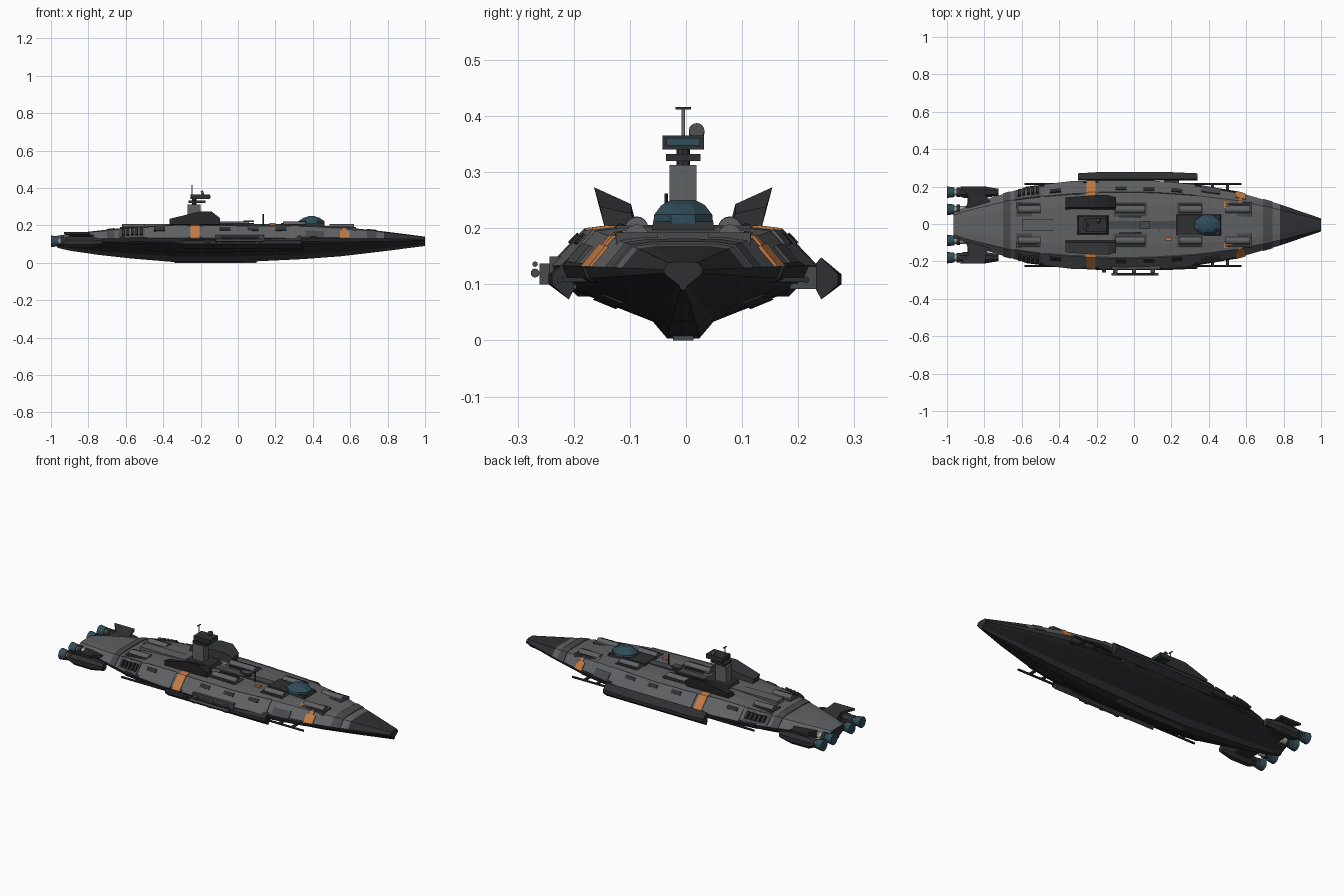
import bpy, bmesh, math
from mathutils import Matrix, Vector

if "Cube" in bpy.data.objects:
    bpy.data.objects.remove(bpy.data.objects["Cube"])

CY = -0.005  # centreline of the hull

def material(name, r, g, b):
    m = bpy.data.materials.new(name)
    m.diffuse_color = (r, g, b, 1)
    m.use_nodes = True
    m.node_tree.nodes["Principled BSDF"].inputs["Base Color"].default_value = m.diffuse_color
    return m

GREY = material("hull_grey", .115, .12, .127)
MID = material("panel_grey", .065, .067, .072)
DARK = material("dark_armour", .028, .029, .032)
ORANGE = material("orange_stripe", .55, .2, .06)
TEAL = material("teal_glass", .03, .075, .1)
LIGHT = material("light_metal", .4, .38, .33)

def finish(name, bm, *mats):
    bmesh.ops.recalc_face_normals(bm, faces=bm.faces)
    me = bpy.data.meshes.new(name)
    bm.to_mesh(me)
    bm.free()
    for m in mats:
        me.materials.append(m)
    ob = bpy.data.objects.new(name, me)
    bpy.context.collection.objects.link(ob)
    return ob

def loft(name, rings, *mats, top_split=False):
    bm = bmesh.new()
    vs = [[bm.verts.new((x, y + CY, z)) for x, y, z in r] for r in rings]
    n = len(vs[0])
    for a, b in zip(vs, vs[1:]):
        for i in range(n):
            bm.faces.new((a[i], a[(i + 1) % n], b[(i + 1) % n], b[i]))
    bm.faces.new(vs[0])
    bm.faces.new(vs[-1])
    bm.normal_update()
    bmesh.ops.recalc_face_normals(bm, faces=bm.faces)
    if top_split:
        for f in bm.faces:
            f.material_index = 0 if f.normal.z > .2 else 1
    return finish(name, bm, *mats)

def box(name, x, y, z, mat, mirror=False, taper=1.0):
    for s in ((1, -1) if mirror else (1,)):
        cx, cy = sum(x) / 2, sum(y) / 2
        def ring(zz, k):
            return [(cx + (a - cx) * k, s * (cy + (b - cy) * k), zz)
                    for a, b in ((x[0], y[0]), (x[1], y[0]), (x[1], y[1]), (x[0], y[1]))]
        loft(name, [ring(z[0], 1), ring(z[1], taper)], mat)

def tube(name, a, b, r, mat, r2=None, n=16, mirror=False):
    for s in ((1, -1) if mirror else (1,)):
        p, q = Vector((a[0], s * a[1] + CY, a[2])), Vector((b[0], s * b[1] + CY, b[2]))
        d = q - p
        bm = bmesh.new()
        mat4 = Matrix.Translation((p + q) / 2) @ d.to_track_quat('Z', 'Y').to_matrix().to_4x4()
        bmesh.ops.create_cone(bm, cap_ends=True, segments=n, radius1=r,
                              radius2=r if r2 is None else r2, depth=d.length, matrix=mat4)
        for f in bm.faces:
            f.smooth = len(f.verts) == 4 and n > 8
        finish(name, bm, mat)

# Hull stations: x, half width, top, bottom
ST = [(-.965, .07, .145, .08), (-.9, .1, .155, .065), (-.75, .15, .172, .043), (-.58, .2, .19, .024),
      (-.33, .23, .205, .003), (-.05, .235, .203, .003), (.1, .232, .2, .008), (.35, .21, .203, .02),
      (.55, .176, .192, .035), (.78, .11, .168, .062), (1, .035, .14, .09)]
# Half section: fraction of width, fraction of height about the chine
SEC = [(0, 1), (.45, 1), (.74, .9), (1, .1), (.95, -.16), (.78, -.33), (.23, -.75), (.12, -1)]

def station(x):
    for a, b in zip(ST, ST[1:]):
        if x <= b[0]:
            t = (x - a[0]) / (b[0] - a[0])
            return [p + (q - p) * t for p, q in zip(a, b)]
    return ST[-1]

def hull_point(x, u, off=0.0):
    _, w, zt, zb = station(x)
    i = min(int(u), len(SEC) - 2)
    fy, fz = (SEC[i][k] + (SEC[i + 1][k] - SEC[i][k]) * (u - i) for k in (0, 1))
    m = .125
    z = m + fz * ((zt - m) if fz > 0 else (m - zb))
    d = Vector((fy * .9, fz * .8))
    d = d.normalized() * off
    return (x, fy * w + d.x, z + d.y)

def section(x):
    half = [hull_point(x, i) for i in range(len(SEC))]
    return half + [(a, -b, c) for a, b, c in half[:0:-1]]

def panel(name, xs, us, off, mat, mirror=True):
    """Raised plate that follows the hull between section parameters."""
    for s in (1, -1) if mirror else (1,):
        rings = []
        for x in xs:
            r = [hull_point(x, u, off) for u in us] + [hull_point(x, u, -.006) for u in us[::-1]]
            rings.append([(a, s * b, c) for a, b, c in r])
        loft(name, rings, mat)

# Main hull and dark nose cap
loft("hull", [section(s[0]) for s in ST[:-1]], GREY, DARK, top_split=True)
loft("nose_cap", [section(.78), section(1)], DARK)

# Armour plates and stripes wrapped on the hull
panel("main_stripe", (-.255, -.205), (1.2, 2, 3, 3.2), .005, ORANGE)
panel("bow_stripe", (.56, .58), (1, 2, 3), .005, ORANGE)
panel("bow_stripe_block", (.545, .595), (2.3, 3), .006, ORANGE)
panel("bow_mark", (.48, .58), (1.1, 1.7), .003, ORANGE)
panel("bow_collar", (.69, .74), (0, 1, 2, 3), .004, MID)
panel("stern_collar", (-.7, -.66), (0, 1, 2, 3), .004, MID)
panel("shoulder_plate", (-.19, -.05, .1, .33), (2, 3), .005, GREY)
panel("aft_shoulder_plate", (-.48, -.33, -.27), (1.9, 3), .005, GREY)
panel("side_belt", (-.58, -.33, -.05, .1, .35, .55), (2.9, 3, 4, 4.3), .004, DARK)
panel("side_hatch", (.36, .46), (2.4, 2.9), .006, MID)
panel("battery_base", (-.64, -.5), (1.9, 2.9), .006, MID)
for i in range(5):
    x = -.62 + i * .024
    panel("battery_cell", (x, x + .014), (2.2, 2.7), .018, DARK)
for x in (-.45, -.1, .05, .2):
    panel("slope_vent", (x, x + .06), (2.15, 2.4), .009, DARK)

# Deck trenches with half sunk launch tubes
for x0, x1, z in ((-.62, -.5, .186), (-.1, .06, .2), (.24, .36, .199), (.49, .62, .186)):
    box("deck_tray", (x0 - .01, x1 + .01), (.045, .12), (z - .02, z + .006), MID, True)
    tube("launch_tube", (x0, .083, z), (x1, .083, z), .021, GREY, mirror=True)
    tube("launch_tube_thin", (x0, .112, z), (x1, .112, z), .009, DARK, n=10, mirror=True)
box("deck_spine", (-.15, .24), (-.022, .022), (.18, .207), MID)
box("aft_deck_spine", (-.6, -.3), (-.03, .03), (.17, .207), GREY)
for y in (-.045, .045):
    box("deck_beam", (-.08, .04), (y - .006, y + .006), (.19, .21), DARK)
tube("deck_hatch", (.065, 0, .19), (.065, 0, .212), .02, DARK)
box("sensor_table", (.03, .085), (-.018, .018), (.218, .226), MID)
tube("sensor_post", (.045, 0, .2), (.045, 0, .22), .005, MID, n=8)
tube("deck_mast", (.135, -.03, .19), (.135, -.03, .262), .003, DARK, n=8)
box("orange_locker", (.168, .2), (-.083, -.067), (.19, .212), ORANGE)

# Canopy with faceted glass
box("canopy_base", (.22, .47), (-.058, .058), (.185, .212), DARK, taper=.92)
def oval(rx, ry, z, cx):
    return [(cx + rx * math.cos(a), ry * math.sin(a), z)
            for a in (math.pi / 8 + i * math.pi / 4 for i in range(8))]
loft("canopy_glass", [oval(.074, .058, .206, .393), oval(.074, .056, .224, .393),
                      oval(.045, .042, .241, .393), oval(.014, .024, .25, .393)], TEAL)

# Leaning fins beside the tower
for s in (1, -1):
    rings = []
    for x, k in ((-.365, .35), (-.21, 1), (-.14, 1), (-.095, .4)):
        r = [(.141, .205), (.141 + .018 * k, .215 + .058 * k), (.093, .215 + .028 * k), (.082, .2)]
        rings.append([(x, s * y, z) for y, z in r])
    loft("tower_fin", rings, DARK)

# Command tower, bridge and masts
box("tower_base", (-.31, -.13), (-.055, .055), (.19, .222), DARK, taper=.85)
box("tower_column", (-.27, -.2), (-.024, .024), (.21, .313), GREY)
box("tower_collar", (-.265, -.175), (-.031, .031), (.32, .332), DARK)
box("bridge", (-.255, -.15), (-.037, .037), (.34, .365), DARK)
box("bridge_window", (-.16, -.147), (-.03, .03), (.347, .361), TEAL)
tube("tower_core", (-.235, 0, .31), (-.235, 0, .342), .012, DARK, n=8)
tube("radar_dish", (-.195, .024, .37), (-.183, .024, .374), .014, MID)
tube("tower_mast", (-.245, 0, .36), (-.245, 0, .414), .003, LIGHT, n=8)
box("mast_crossbar", (-.248, -.242), (-.014, .014), (.412, .416), DARK)
tube("lookout_light", (-.13, .055, .2), (-.115, .055, .2), .005, LIGHT, n=8, mirror=True)

# Side sponsons: the left one stands further out
for s, d in ((1, .282), (-1, .24)):
    rings = []
    for x, k in ((-.3, .5), (-.2, 1), (.2, 1), (.34, .5)):
        o = d - .012 * (1 - k)
        r = [(d - .045, .138), (d - .036, .148), (o, .118), (o, .1), (d - .036, .073), (d - .045, .09)]
        rings.append([(x, s * y, z) for y, z in r])
    loft("sponson_armour", rings, DARK)
    for x in (-.2, .02, .2):
        q = sorted((s * .19, s * (d - .03)))
        box("sponson_arm", (x - .04, x + .04), q, (.092, .132), MID)

# Gun cluster on the right sponson
tube("gun_barrel", (-.12, -.264, .12), (.13, -.264, .12), .008, MID, n=10)
tube("gun_barrel_upper", (-.09, -.264, .136), (.11, -.264, .136), .005, MID, n=8)
for x in (-.1, 0, .1):
    box("gun_bracket", (x - .012, x + .012), (-.256, -.235), (.1, .137), MID)
box("gun_breech", (-.17, -.15), (-.255, -.23), (.108, .125), DARK)
box("sponson_locker", (-.12, .14), (-.238, -.2), (.115, .15), MID)

# Long side rails with stand-offs
tube("side_rail", (-.585, .219, .108), (.575, .219, .108), .006, DARK, n=8, mirror=True)
for x in (-.5, -.4, .42, .5):
    box("rail_strut", (x - .008, x + .008), (.13, .22), (.104, .112), DARK, True)

# Engine nacelles, stern wings and nozzles
box("stern_crossbeam", (-.89, -.79), (-.17, .17), (.1, .135), DARK)
def octagon(x, r):
    return [(x, .175 + r * math.cos(a), .11 + r * math.sin(a))
            for a in (math.pi / 8 + i * math.pi / 4 for i in range(8))]
for s in (1, -1):
    rings = [octagon(x, r) for x, r in ((-.935, .024), (-.91, .033), (-.8, .034), (-.725, .02))]
    loft("engine_nacelle", [[(a, s * b, c) for a, b, c in r] for r in rings], DARK)
    wing = []
    for x0, x1, y, z in ((-.9, -.74, .09, .142), (-.88, -.79, .15, .152), (-.93, -.8, .206, .166)):
        wing.append([(x0, s * y, z), (x1, s * y, z), (x1, s * y, z - .012), (x0, s * y, z - .012)])
    loft("stern_wing", wing, DARK)
for y in (.083, .175):
    tube("nozzle_neck", (-.97, y, .115), (-.9, y, .115), .018, LIGHT, mirror=True)
    tube("nozzle_collar", (-.95, y, .115), (-.93, y, .115), .025, DARK, mirror=True)
    tube("nozzle_bell", (-1, y, .115), (-.96, y, .115), .031, TEAL, r2=.026, mirror=True)

# Keel plate and belly strakes
box("keel_plate", (-.34, .1), (-.018, .018), (0, .02), MID)
panel("belly_strake", (-.5, -.33, -.05, .1, .35), (5.2, 5.5), .004, DARK)
